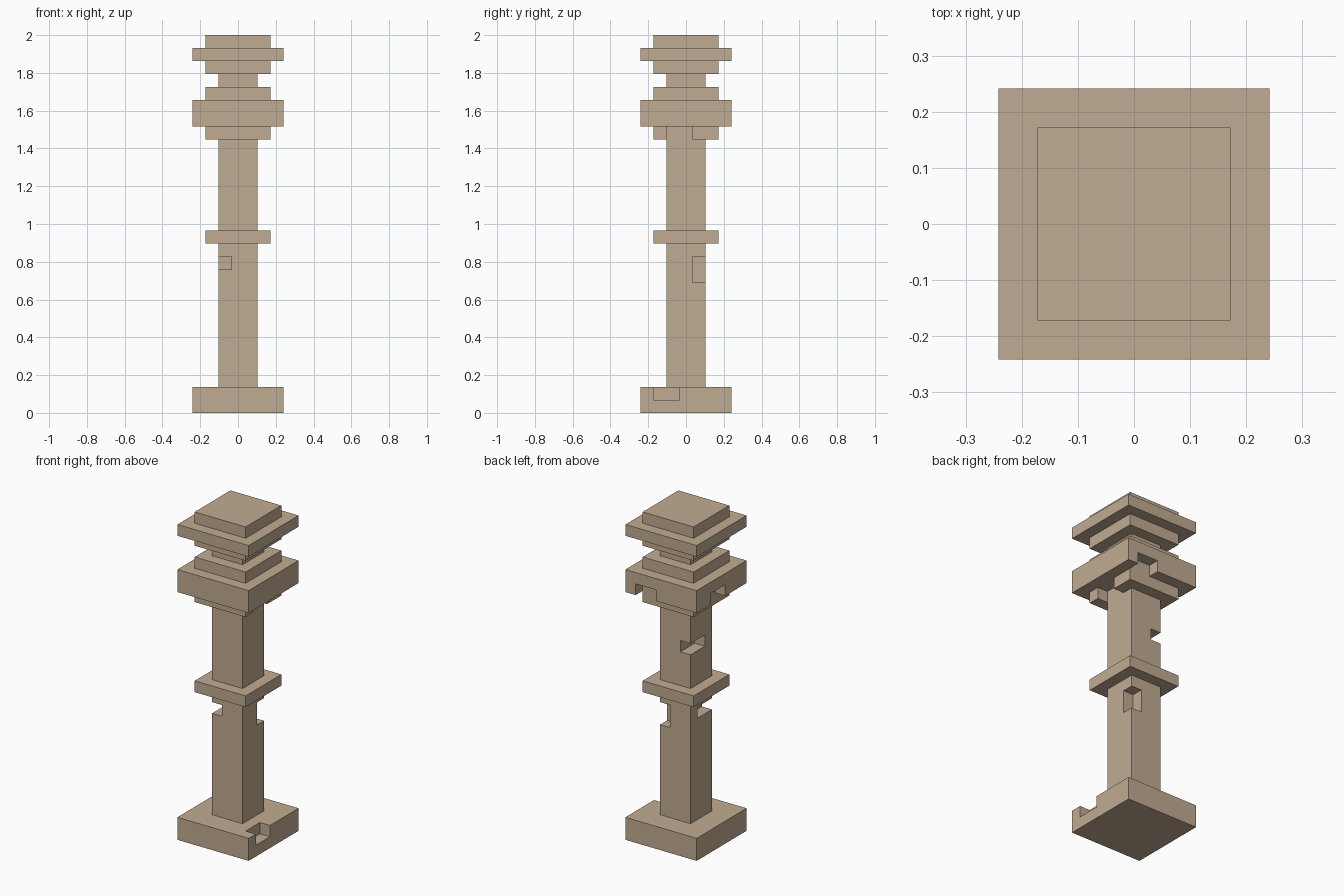
import bpy
from mathutils import Vector

cube = bpy.data.objects.get("Cube")
if cube:
    bpy.data.objects.remove(cube, do_unlink=True)

U = 2 / 29  # one block; the column is 29 blocks tall

stone = bpy.data.materials.new("sandstone")
stone.use_nodes = True
colour = (0.527, 0.407, 0.283, 1)
stone.diffuse_color = colour
bsdf = next(n for n in stone.node_tree.nodes if n.type == 'BSDF_PRINCIPLED')
bsdf.inputs["Base Color"].default_value = colour


def box(name, lo, hi):
    """Box between two corners given in blocks."""
    lo, hi = Vector(lo) * U, Vector(hi) * U
    bpy.ops.mesh.primitive_cube_add(size=1, location=(lo + hi) / 2)
    ob = bpy.context.object
    ob.name = ob.data.name = name
    ob.scale = hi - lo
    bpy.ops.object.transform_apply(location=False, rotation=False, scale=True)
    ob.data.materials.append(stone)
    return ob


def tier(name, width, z0, z1, chips=()):
    """Square tier with chipped-out blocks cut away."""
    h = width / 2
    ob = box(name, (-h, -h, z0), (h, h, z1))
    for lo, hi in chips:
        cutter = box("chip_cutter", lo, hi)
        cutter.hide_render = True
        mod = ob.modifiers.new("chip", 'BOOLEAN')
        mod.operation = 'DIFFERENCE'
        mod.solver = 'EXACT'
        mod.object = cutter
        bpy.context.view_layer.objects.active = ob
        bpy.ops.object.modifier_apply(modifier=mod.name)
        bpy.data.objects.remove(cutter, do_unlink=True)
    return ob


# Foot and lower shaft
tier("base", 7, 0, 2, [((2.5, -2.5, 1), (4, -0.5, 3))])
tier("lower_shaft", 3, 2, 13, [
    ((-2, -2, 11), (-0.5, 0.5, 12)),
    ((0.5, 0.5, 10), (2, 2, 12)),
])
tier("middle_ring", 5, 13, 14)

# Upper shaft and capital
tier("upper_shaft", 3, 14, 22, [((-2, -0.5, 17), (-0.5, 2, 18))])
tier("capital_collar", 5, 21, 22, [((1.2, -1.5, 20), (3, 0.5, 23))])
tier("capital_slab", 7, 22, 24, [
    ((0.5, 2.5, 21), (2.5, 4, 23)),
    ((-4, -0.5, 21), (-2.5, 1.5, 23)),
])
tier("capital_step", 5, 24, 25)

# Neck and stepped cap
tier("neck", 3, 25, 26)
tier("cap_underside", 5, 26, 27)
tier("cap_slab", 7, 27, 28)
tier("cap_top", 5, 28, 29)
